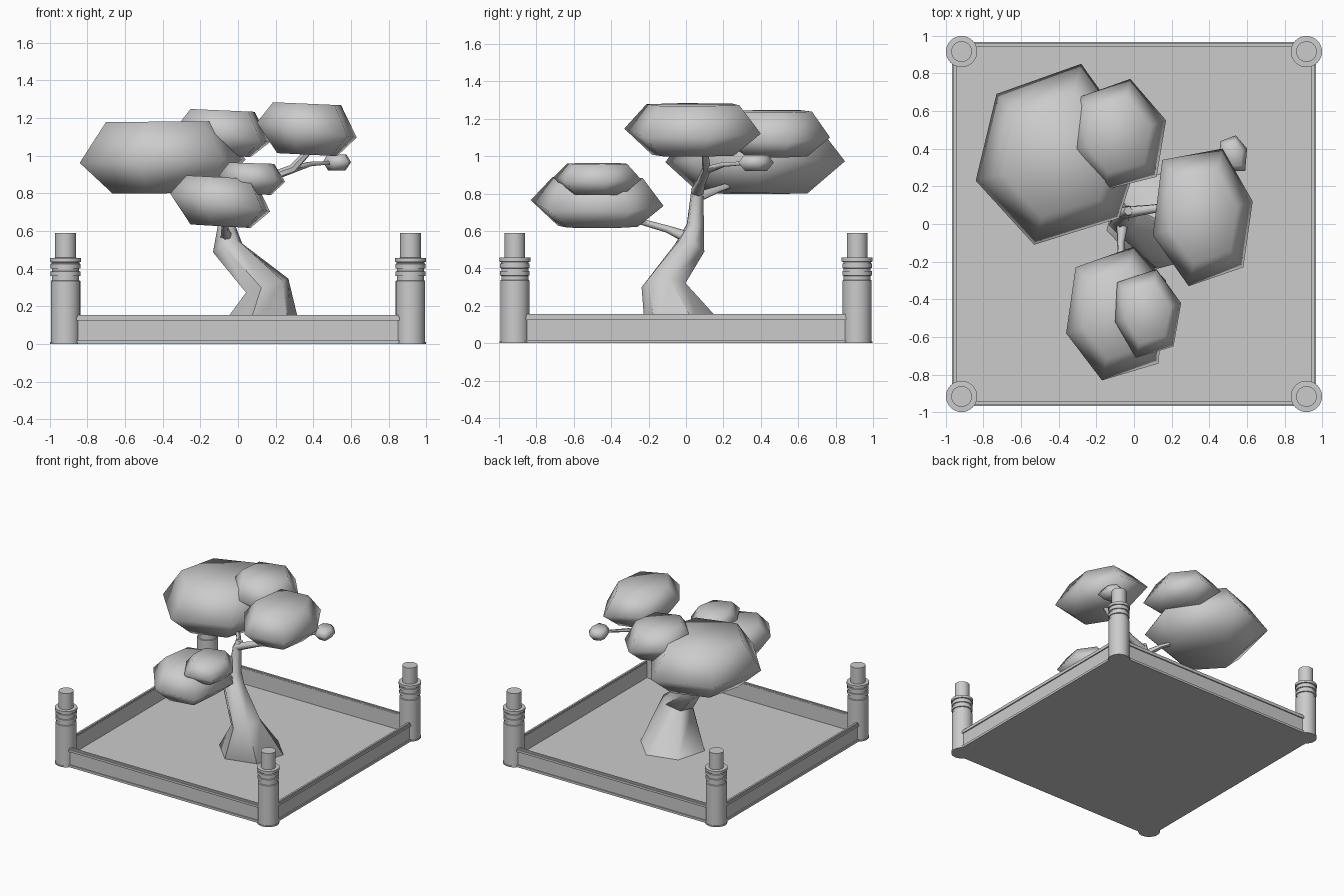
import bpy, math
from mathutils import Vector

if "Cube" in bpy.data.objects:
    bpy.data.objects.remove(bpy.data.objects["Cube"])


def add_mesh(name, verts, faces, smooth_angle=None):
    me = bpy.data.meshes.new(name)
    me.from_pydata([tuple(v) for v in verts], [], faces)
    ob = bpy.data.objects.new(name, me)
    bpy.context.collection.objects.link(ob)
    bpy.ops.object.select_all(action='DESELECT')
    ob.select_set(True)
    bpy.context.view_layer.objects.active = ob
    if smooth_angle:
        bpy.ops.object.shade_smooth_by_angle(angle=math.radians(smooth_angle))
    return ob


def loft(name, rings, smooth_angle=None):
    """Skin equal-sized vertex rings (bottom to top) and cap both ends."""
    n = len(rings[0])
    verts = [v for r in rings for v in r]
    faces = [(k * n + i, k * n + (i + 1) % n, (k + 1) * n + (i + 1) % n, (k + 1) * n + i)
             for k in range(len(rings) - 1) for i in range(n)]
    faces.append(tuple(reversed(range(n))))
    faces.append(tuple(range((len(rings) - 1) * n, len(rings) * n)))
    return add_mesh(name, verts, faces, smooth_angle)


def box(name, x0, x1, y0, y1, z0, z1):
    return loft(name, [[(x0, y0, z), (x1, y0, z), (x1, y1, z), (x0, y1, z)] for z in (z0, z1)])


def tube(name, path, sides=6, base_up=False):
    """Tapered limb through (x, y, z, radius) points."""
    pts = [Vector(p[:3]) for p in path]
    rings = []
    for i, p in enumerate(pts):
        a = (p - pts[i - 1]).normalized() if i else Vector()
        b = (pts[i + 1] - p).normalized() if i < len(pts) - 1 else Vector()
        t = (a + b).normalized()
        if base_up and i == 0:
            t = Vector((0, 0, 1))
        q = Vector((0, 0, 1)).rotation_difference(t)
        rings.append([p + q @ Vector((math.cos(u), math.sin(u), 0)) * path[i][3]
                      for u in (2 * math.pi * k / sides + 0.25 for k in range(sides))])
    return loft(name, rings, 60)


def foliage(name, outline, bottom, middle, top, tilt=0.0):
    """Faceted leaf pad: hexagonal outline with smaller top and bottom rings."""
    cx = sum(p[0] for p in outline) / 6
    cy = sum(p[1] for p in outline) / 6

    def ring(s, z, lean):
        return [(cx + (x - cx) * s, cy + (y - cy) * s, z + lean * (x - cx)) for x, y in outline]
    return loft(name, [ring(0.6, bottom, tilt * .2), ring(1, middle, tilt), ring(0.68, top, tilt * .2)], 80)


# Tray floor and moulded walls
box("tray_floor", -.955, .955, -.955, .955, 0, .018)
for s, side in ((-1, "a"), (1, "b")):
    for part, inner, outer, z0, z1 in (("wall", .942, .957, 0, .15),
                                       ("bottom_lip", .945, .966, 0, .018),
                                       ("top_rail", .94, .966, .125, .143),
                                       ("cap", .945, .96, .143, .155)):
        lo, hi = sorted((s * inner, s * outer))
        box(f"x_{part}_{side}", lo, hi, -.94, .94, z0, z1)
        box(f"y_{part}_{side}", -.94, .94, lo, hi, z0, z1)

# Corner posts, turned from one profile
profile = [(.082, 0), (.082, .01), (.078, .01), (.078, .335), (.072, .338), (.072, .36),
           (.079, .362), (.079, .385), (.072, .387), (.072, .4), (.079, .402), (.079, .425),
           (.074, .427), (.074, .434), (.083, .436), (.083, .457), (.055, .458), (.055, .59)]
for sx in (-1, 1):
    for sy in (-1, 1):
        loft("corner_post", [[(sx * .915 + r * math.cos(a), sy * .915 + r * math.sin(a), z)
                              for a in (math.tau * k / 32 for k in range(32))]
                             for r, z in profile], 35)

# Trunk and branches
tube("trunk", [(.1, .03, .015, .255), (.155, -.12, .31, .122), (-.055, .02, .51, .085),
               (-.06, .05, .63, .048), (-.05, .06, .8, .035), (-.03, .07, .86, .025)],
     base_up=True)
tube("front_branch", [(-.06, .02, .56, .035), (-.07, -.1, .61, .02), (-.07, -.35, .68, .014)])
tube("left_branch", [(-.05, .06, .78, .03), (-.12, .18, .825, .018), (-.28, .34, .88, .014)])
tube("right_branch", [(-.05, .06, .81, .035), (.1, .08, .86, .025), (.29, .11, .93, .024),
                      (.4, .1, 1.05, .016)])
tube("twig", [(.28, .11, .925, .022), (.38, .2, .955, .014), (.52, .36, .965, .009)])

# Leaf pads
foliage("large_pad", [(-.84, .23), (-.53, -.11), (-.08, .03), (.04, .4), (-.28, .85), (-.73, .69)],
        .8, .97, 1.18, .02)
foliage("back_pad", [(-.3, .67), (-.33, .39), (-.16, .18), (.12, .25), (.17, .55), (-.02, .77)],
        1.0, 1.11, 1.24, -.15)
foliage("right_pad", [(.15, .34), (.1, -.06), (.29, -.33), (.58, -.23), (.63, .12), (.47, .4)],
        1.005, 1.135, 1.275, -.15)
foliage("front_pad", [(-.31, -.23), (-.36, -.58), (-.17, -.83), (.13, -.74), (.17, -.3), (0, -.12)],
        .625, .75, .885, -.18)
foliage("front_small_pad", [(-.09, -.31), (-.1, -.52), (.01, -.71), (.21, -.65), (.25, -.42), (.12, -.24)],
        .795, .88, .96, -.1)
foliage("twig_pad", [(.46, .44), (.45, .36), (.5, .28), (.59, .28), (.6, .4), (.54, .47)],
        .92, .965, 1.005)
